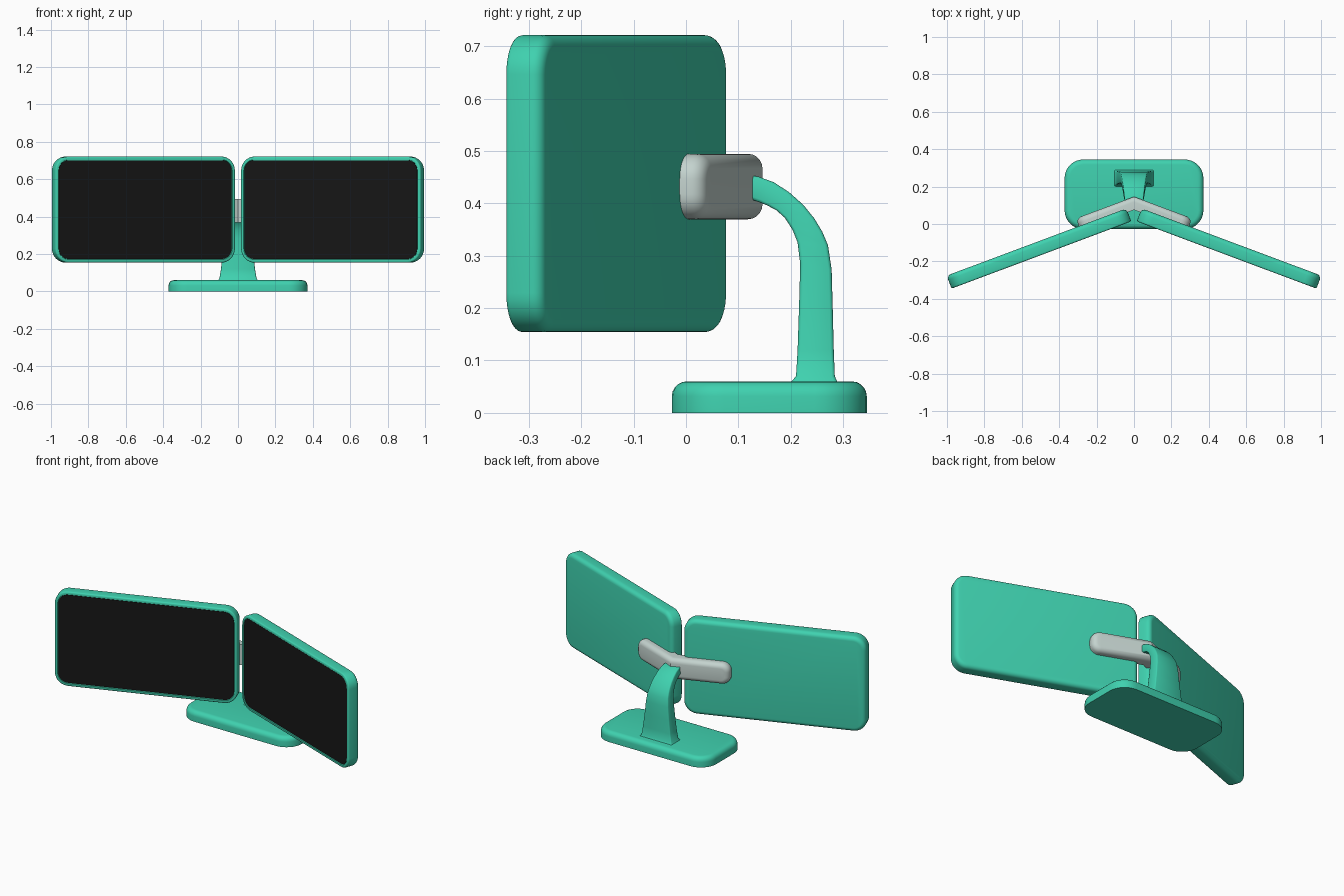
import bpy, bmesh
from math import sin, cos, pi, radians
from mathutils import Matrix

if "Cube" in bpy.data.objects:
    bpy.data.objects.remove(bpy.data.objects["Cube"])

TILT = radians(20.5)


def material(name, rgb):
    m = bpy.data.materials.new(name)
    m.diffuse_color = (*rgb, 1)
    m.use_nodes = True
    m.node_tree.nodes["Principled BSDF"].inputs["Base Color"].default_value = m.diffuse_color
    return m


teal = material("teal", (0.05, 0.64, 0.43))
black = material("black", (0.008, 0.008, 0.008))
silver = material("silver", (0.55, 0.65, 0.62))


def finish(bm, name, mat, mirror=False, angle=40):
    bmesh.ops.recalc_face_normals(bm, faces=bm.faces)
    me = bpy.data.meshes.new(name)
    bm.to_mesh(me)
    bm.free()
    ob = bpy.data.objects.new(name, me)
    bpy.context.collection.objects.link(ob)
    me.materials.append(mat)
    bpy.context.view_layer.objects.active = ob
    ob.select_set(True)
    bpy.ops.object.shade_smooth_by_angle(angle=radians(angle))
    ob.select_set(False)
    if mirror:
        ob.modifiers.new("mirror", "MIRROR").use_mirror_merge = False
    return ob


def loft(rings):
    """Skin a list of closed point rings and cap both ends."""
    bm = bmesh.new()
    loops = [[bm.verts.new(p) for p in ring] for ring in rings]
    n = len(loops[0])
    for a, b in zip(loops, loops[1:]):
        for i in range(n):
            j = (i + 1) % n
            bm.faces.new((a[i], a[j], b[j], b[i]))
    bm.faces.new(loops[0][::-1])
    bm.faces.new(loops[-1])
    return bm


def rounded_rect(w, h, r, z, seg=8):
    pts = []
    for k, (sx, sy) in enumerate(((1, 1), (-1, 1), (-1, -1), (1, -1))):
        for i in range(seg + 1):
            a = (k + i / seg) * pi / 2
            pts.append((sx * (w / 2 - r) + r * cos(a), sy * (h / 2 - r) + r * sin(a), z))
    return pts


def slab(w, h, r, levels):
    """Rounded plate from (depth, inset) levels."""
    return loft([rounded_rect(w - 2 * i, h - 2 * i, max(r - i, 0.004), z) for z, i in levels])


def bevel(z, r, direction, n=5):
    """Quarter-round levels: from the rim (-1) or towards the rim (+1)."""
    out = [(r * (1 - cos(k / n * pi / 2)), r * (1 - sin(k / n * pi / 2))) for k in range(n + 1)]
    # first entry: at the end face; last entry: on the side wall
    lv = [(z + direction * d, i) for d, i in out]
    return lv if direction > 0 else lv[::-1]


upright = Matrix.Rotation(pi / 2, 4, 'X')
place = Matrix.Translation((0.508, -0.131, 0.4375)) @ Matrix.Rotation(-TILT, 4, 'Z') @ upright

# Monitor housings with recessed front
L, H, T = 1.026, 0.567, 0.074
bm = slab(L, H, 0.075, bevel(-T / 2, 0.024, 1) + bevel(T / 2, 0.008, -1, 3)
          + [(T / 2, 0.017), (T / 2 - 0.006, 0.019)])
bm.transform(place)
finish(bm, "monitor_housing", teal, True)

# Screens
bm = slab(L - 0.04, H - 0.04, 0.055, [(T / 2 - 0.012, 0), (T / 2 - 0.003, 0)])
bm.transform(place)
finish(bm, "screen", black, True)

# Bent bar joining both monitors
half, thick = 0.31, 0.07
bm = slab(2 * half, 0.125, 0.048, bevel(-thick, 0.028, 1) + [(0, 0)])
bm.transform(Matrix.Translation((0, 0.076, 0.432)) @ upright)
bmesh.ops.bisect_plane(bm, geom=bm.verts[:] + bm.edges[:] + bm.faces[:],
                       plane_co=(0, 0, 0), plane_no=(1, 0, 0))
for v in bm.verts:
    s = v.co.x / half
    d = v.co.y - 0.146
    v.co.x += s * d * sin(TILT)
    v.co.y -= abs(s) * half * sin(TILT) / cos(TILT)
finish(bm, "joining_bar", silver)

# Curved neck: (back y, back z, front y, front z, half width)
stations = [
    (0.292, 0.050, 0.198, 0.050, 0.108),
    (0.288, 0.061, 0.202, 0.061, 0.105),
    (0.284, 0.070, 0.210, 0.070, 0.099),
    (0.282, 0.120, 0.213, 0.120, 0.091),
    (0.280, 0.200, 0.216, 0.210, 0.081),
    (0.278, 0.273, 0.218, 0.285, 0.074),
    (0.271, 0.320, 0.213, 0.325, 0.069),
    (0.260, 0.346, 0.203, 0.350, 0.066),
    (0.245, 0.371, 0.188, 0.373, 0.063),
    (0.224, 0.397, 0.172, 0.387, 0.060),
    (0.197, 0.421, 0.155, 0.396, 0.057),
    (0.168, 0.440, 0.140, 0.402, 0.054),
    (0.138, 0.451, 0.125, 0.407, 0.051),
    (0.110, 0.455, 0.108, 0.412, 0.049),
]
c = 0.006
rings = []
for by, bz, fy, fz, w in stations:
    dy, dz = fy - by, fz - bz
    t = c / (dy * dy + dz * dz) ** 0.5
    prof = [(w - c, 0), (w - c * 0.3, t * 0.3), (w, t), (w, 1 - t), (w - c * 0.3, 1 - t * 0.3), (w - c, 1)]
    prof += [(-x, f) for x, f in prof[::-1]]
    rings.append([(x, by + f * dy, bz + f * dz) for x, f in prof])
finish(loft(rings), "neck", teal, angle=50)

# Base plate
bm = slab(0.742, 0.372, 0.1, [(0, 0)] + bevel(0.06, 0.028, -1))
bm.transform(Matrix.Translation((0, 0.159, 0)))
finish(bm, "base", teal)
